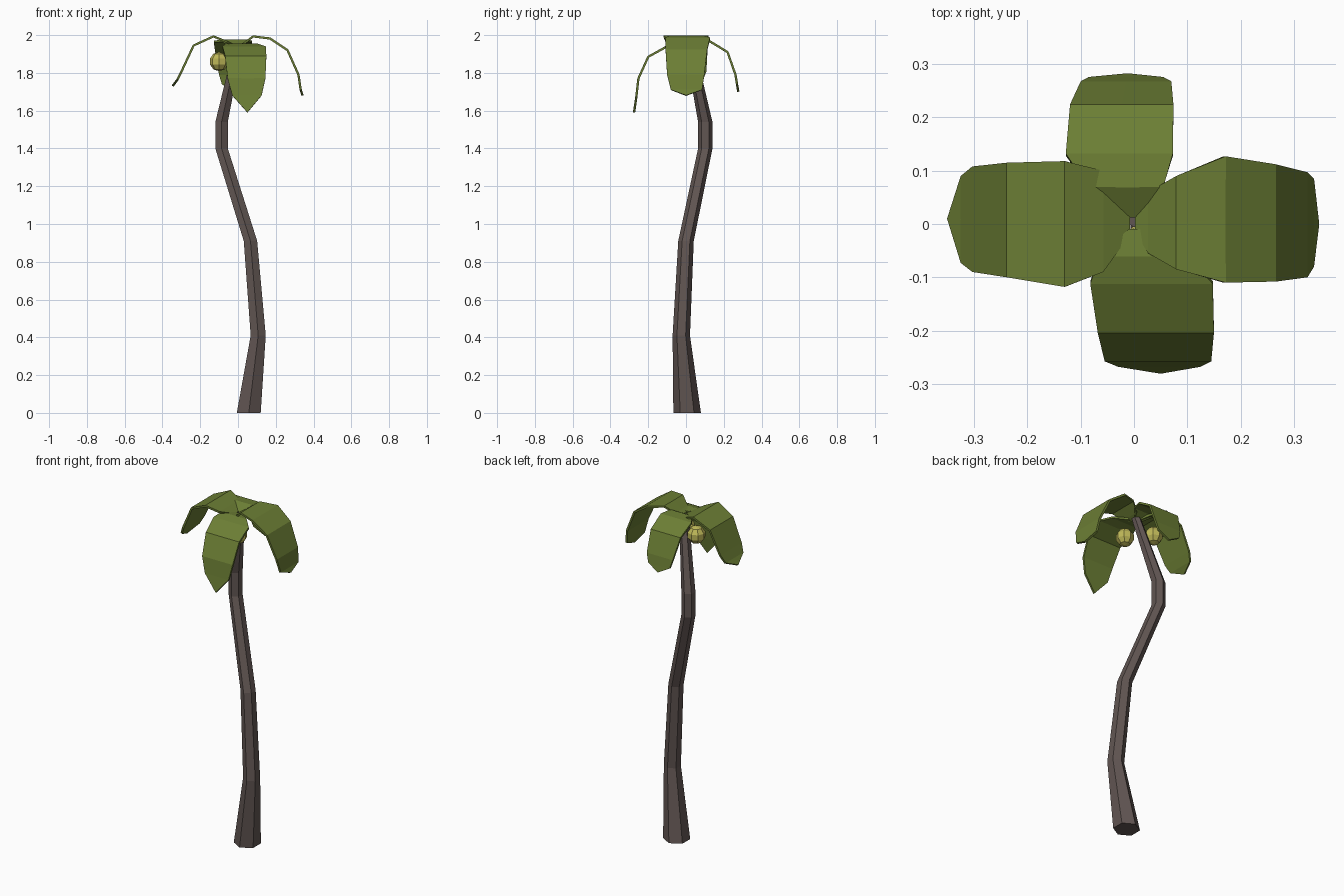
import bpy, bmesh, math

if "Cube" in bpy.data.objects:
    bpy.data.objects.remove(bpy.data.objects["Cube"])


def material(name, rgb):
    m = bpy.data.materials.new(name)
    m.diffuse_color = (*rgb, 1)
    m.use_nodes = True
    m.node_tree.nodes["Principled BSDF"].inputs["Base Color"].default_value = m.diffuse_color
    return m


BARK = material("bark", (0.12, 0.092, 0.085))
GREEN = material("leaf_green", (0.15, 0.21, 0.035))
YELLOW = material("coconut_yellow", (0.52, 0.48, 0.10))


def finish(bm, name, mat):
    bmesh.ops.recalc_face_normals(bm, faces=bm.faces)
    me = bpy.data.meshes.new(name)
    bm.to_mesh(me)
    bm.free()
    me.materials.append(mat)
    ob = bpy.data.objects.new(name, me)
    bpy.context.collection.objects.link(ob)
    return ob


# Bent six-sided trunk: x, y, z, radius of each ring
path = [(0.057, 0.006, 0, 0.073), (0.107, -0.025, 0.41, 0.046),
        (0.066, 0.0, 0.91, 0.041), (-0.087, 0.102, 1.40, 0.038),
        (-0.087, 0.102, 1.54, 0.038), (0.0, 0.02, 1.94, 0.026)]
bm = bmesh.new()
rings = []
for x, y, z, r in path:
    rings.append([bm.verts.new((x + r * math.sin(i * math.pi / 3),
                                y + r * math.cos(i * math.pi / 3), z)) for i in range(6)])
for a, b in zip(rings, rings[1:]):
    for i in range(6):
        j = (i + 1) % 6
        bm.faces.new((a[i], a[j], b[j], b[i]))
bm.faces.new(rings[0])
bm.faces.new(rings[-1])
finish(bm, "trunk", BARK)


# Drooping leaves: rows of (distance out, z, side min, side max), then a tip (distance, z, side)
def leaf(name, axis, sign, rows, tip):
    def point(d, z, s):
        return (sign * d, s, z) if axis == "x" else (s, sign * d, z)
    bm = bmesh.new()
    lines = []
    for d, z, lo, hi in rows:
        lines.append([bm.verts.new(point(d, z, s)) for s in (lo, (lo + hi) / 2, hi)])
    for a, b in zip(lines, lines[1:]):
        for i in range(2):
            bm.faces.new((a[i], a[i + 1], b[i + 1], b[i]))
    t = bm.verts.new(point(*tip))
    for i in range(2):
        bm.faces.new((lines[-1][i], lines[-1][i + 1], t))
    ob = finish(bm, name, GREEN)
    mod = ob.modifiers.new("thickness", "SOLIDIFY")
    mod.thickness = 0.012
    mod.offset = 0


leaf("leaf_right", "x", 1,
     [(0.005, 1.94, -0.015, 0.015), (0.03, 1.955, -0.055, 0.06), (0.08, 1.993, -0.085, 0.09),
      (0.17, 1.982, -0.11, 0.127), (0.262, 1.92, -0.108, 0.112), (0.32, 1.79, -0.10, 0.097),
      (0.332, 1.71, -0.08, 0.085)], (0.342, 1.68, 0.0))
leaf("leaf_left", "x", -1,
     [(0.01, 1.94, -0.02, 0.02), (0.06, 1.965, -0.09, 0.10), (0.13, 1.993, -0.118, 0.118),
      (0.235, 1.945, -0.10, 0.115), (0.298, 1.81, -0.09, 0.108), (0.32, 1.765, -0.073, 0.09)],
     (0.346, 1.73, 0.01))
leaf("leaf_back", "y", 1,
     [(0.015, 1.94, -0.035, 0.01), (0.07, 1.97, -0.085, 0.055), (0.13, 1.965, -0.128, 0.073),
      (0.22, 1.91, -0.12, 0.074), (0.262, 1.79, -0.10, 0.07), (0.27, 1.74, -0.085, 0.055)],
     (0.277, 1.70, -0.012))
leaf("leaf_front", "y", -1,
     [(0.01, 1.945, -0.01, 0.03), (0.06, 1.95, -0.065, 0.10), (0.11, 1.935, -0.082, 0.148),
      (0.20, 1.885, -0.068, 0.15), (0.252, 1.77, -0.055, 0.145), (0.262, 1.68, -0.03, 0.125)],
     (0.275, 1.59, 0.05))

# Coconuts under the crown
for i, (x, y, z) in enumerate([(-0.10, 0.045, 1.86), (0.03, -0.04, 1.84)]):
    bm = bmesh.new()
    bmesh.ops.create_uvsphere(bm, u_segments=8, v_segments=5, radius=0.051)
    bmesh.ops.translate(bm, verts=bm.verts, vec=(x, y, z))
    finish(bm, f"coconut_{i + 1}", YELLOW)
